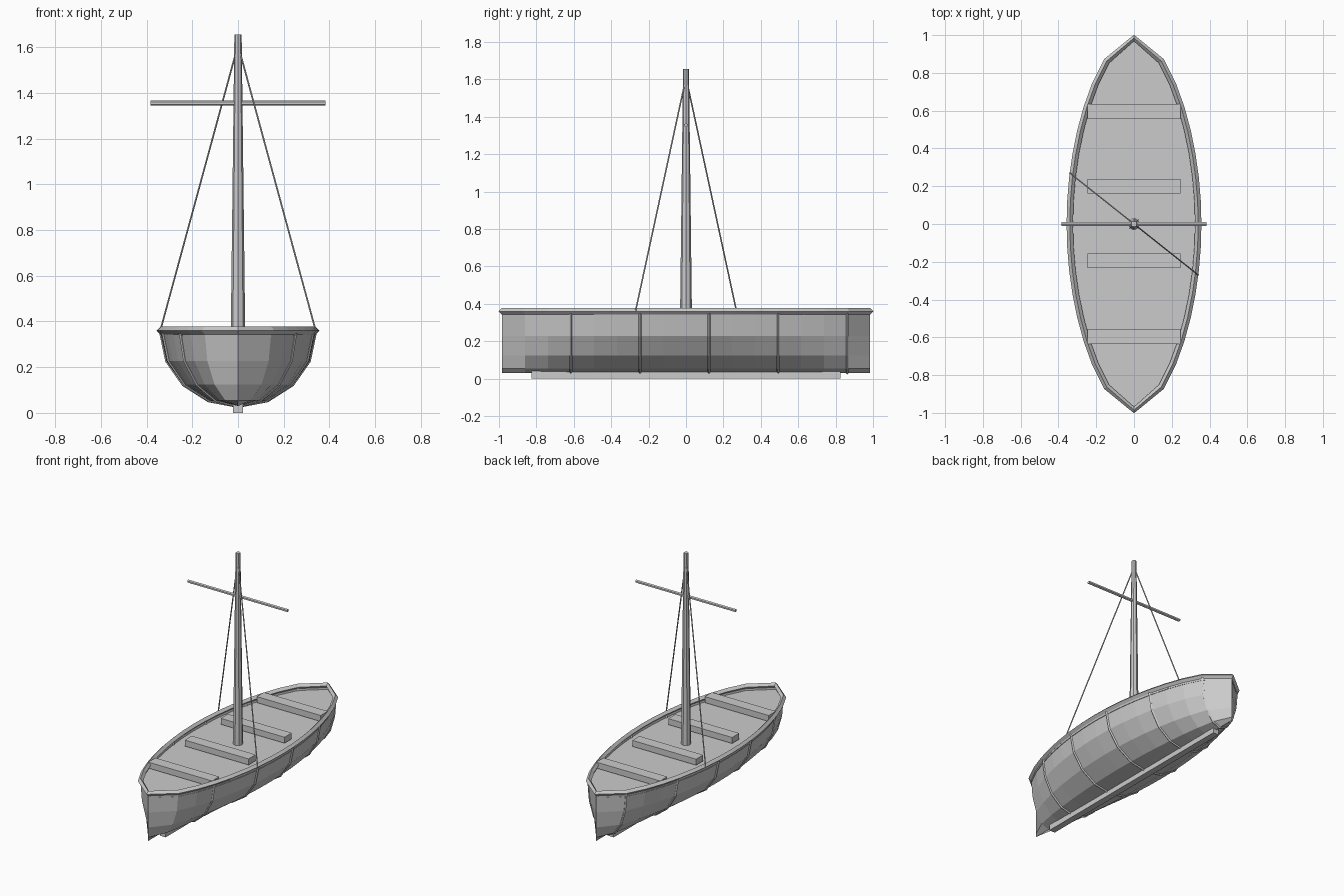
import bpy, bmesh, math
from mathutils import Vector

cube = bpy.data.objects.get("Cube")
if cube:
    bpy.data.objects.remove(cube, do_unlink=True)

grey = bpy.data.materials.new("plain_grey")
grey.use_nodes = True
COLOUR = (0.6, 0.6, 0.6, 1)
grey.diffuse_color = COLOUR
grey.node_tree.nodes["Principled BSDF"].inputs["Base Color"].default_value = COLOUR

HALF_LENGTH, HALF_BEAM = 0.985, 0.34
RIM_Z, DEPTH, DECK_Z = 0.35, 0.32, 0.33
STATIONS, SIDES = 16, 8


def finish(name, bm):
    bmesh.ops.recalc_face_normals(bm, faces=bm.faces)
    mesh = bpy.data.meshes.new(name)
    bm.to_mesh(mesh)
    bm.free()
    mesh.materials.append(grey)
    obj = bpy.data.objects.new(name, mesh)
    bpy.context.collection.objects.link(obj)
    return obj


def station_y(i):
    return HALF_LENGTH * (2 * i / STATIONS - 1)


def half_width(i):
    return HALF_BEAM * max(0, math.sin(math.pi * i / STATIONS)) ** 0.52


def section(i):
    """Half-round hull section at one station."""
    angles = [math.pi * j / SIDES for j in range(SIDES + 1)]
    return [Vector((half_width(i) * math.cos(a), station_y(i),
                    RIM_Z - DEPTH * math.sin(a))) for a in angles]


def outline(z):
    """Closed plan outline of the boat at a height."""
    right = [Vector((half_width(i), station_y(i), z)) for i in range(STATIONS + 1)]
    left = [Vector((-p.x, p.y, z)) for p in reversed(right[1:-1])]
    return right + left


def box(name, centre, size):
    bm = bmesh.new()
    bmesh.ops.create_cube(bm, size=1)
    for v in bm.verts:
        v.co = Vector(centre) + Vector([c * s for c, s in zip(v.co, size)])
    return finish(name, bm)


def rod(name, start, end, r1, r2, sides):
    start, end = Vector(start), Vector(end)
    axis = end - start
    bm = bmesh.new()
    bmesh.ops.create_cone(bm, cap_ends=True, segments=sides, radius1=r1,
                          radius2=r2, depth=axis.length)
    obj = finish(name, bm)
    obj.location = (start + end) / 2
    obj.rotation_euler = axis.to_track_quat('Z', 'Y').to_euler()
    return obj


def tube(name, points, radius, cyclic=False):
    curve = bpy.data.curves.new(name, 'CURVE')
    curve.dimensions = '3D'
    curve.bevel_depth = radius
    curve.bevel_resolution = 0
    curve.use_fill_caps = True
    spline = curve.splines.new('POLY')
    spline.points.add(len(points) - 1)
    for p, co in zip(spline.points, points):
        p.co = (*co, 1)
    spline.use_cyclic_u = cyclic
    spline.use_smooth = False
    curve.materials.append(grey)
    obj = bpy.data.objects.new(name, curve)
    bpy.context.collection.objects.link(obj)
    return obj


# Hull shell lofted through the stations, pinched to a stem at both ends
bm = bmesh.new()
rings = [[bm.verts.new(p) for p in section(i)] for i in range(STATIONS + 1)]
for a, b in zip(rings, rings[1:]):
    for j in range(SIDES):
        bm.faces.new((a[j], a[j + 1], b[j + 1], b[j]))
bmesh.ops.remove_doubles(bm, verts=bm.verts, dist=0.0001)
finish("hull", bm)

# Flat deck just below the rim
bm = bmesh.new()
bm.faces.new([bm.verts.new(p) for p in outline(DECK_Z)])
finish("deck", bm)

# Gunwale rail and hull ribs
tube("gunwale", outline(0.36), 0.017, cyclic=True)
for i in range(3, STATIONS, 3):
    tube(f"rib_{i // 3}", section(i), 0.008)

# Keel and benches
box("keel", (0, 0, 0.02), (0.045, 1.65, 0.04))
for n, y in enumerate((-0.595, -0.195, 0.2, 0.595)):
    box(f"bench_{n + 1}", (0, y, 0.357), (0.49, 0.078, 0.042))

# Mast, yard and two diagonal stays
rod("mast", (0, 0, DECK_Z - 0.01), (0, 0, 1.655), 0.032, 0.016, 8)
rod("yard", (-0.383, 0, 1.355), (0.383, 0, 1.355), 0.011, 0.011, 6)
for name, s in (("left_stay", 1), ("right_stay", -1)):
    rod(name, (s * 0.34, s * -0.27, 0.36), (0, 0, 1.61), 0.004, 0.004, 6)
